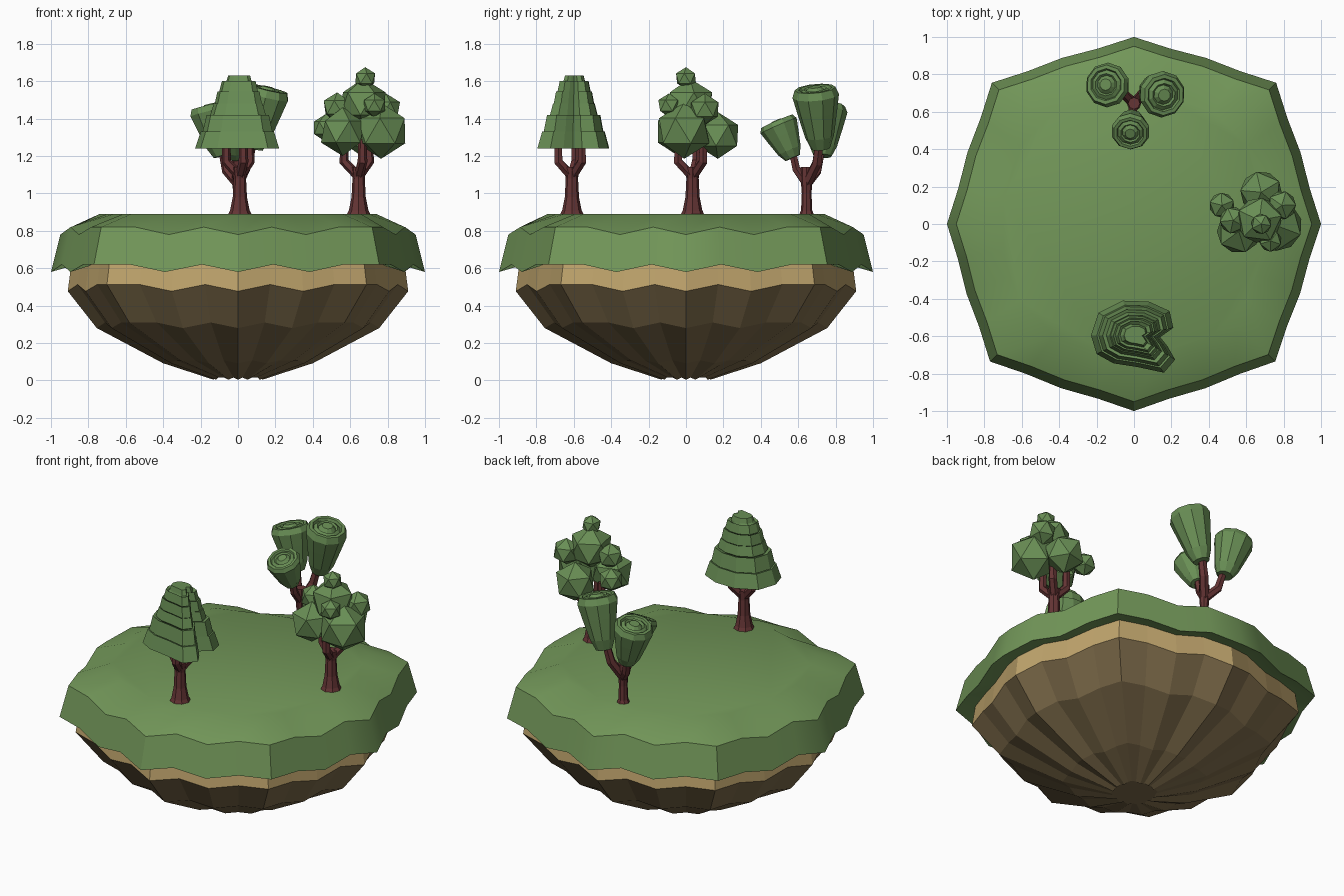
import bpy, bmesh
from math import sin, cos, pi, radians
from mathutils import Vector

if "Cube" in bpy.data.objects:
    bpy.data.objects.remove(bpy.data.objects["Cube"])


def material(name, rgb):
    m = bpy.data.materials.new(name)
    m.diffuse_color = (*rgb, 1)
    m.use_nodes = True
    m.node_tree.nodes["Principled BSDF"].inputs["Base Color"].default_value = m.diffuse_color
    return m


GRASS = material("grass", (0.17, 0.31, 0.10))
LEAF = material("leaves", (0.14, 0.27, 0.09))
SAND = material("sand", (0.52, 0.37, 0.15))
DIRT = material("dirt", (0.21, 0.15, 0.07))
BARK = material("bark", (0.13, 0.035, 0.035))


def finish(name, bm, mat, smooth=False):
    bmesh.ops.recalc_face_normals(bm, faces=bm.faces)
    me = bpy.data.meshes.new(name)
    bm.to_mesh(me)
    bm.free()
    me.materials.append(mat)
    ob = bpy.data.objects.new(name, me)
    bpy.context.collection.objects.link(ob)
    if smooth:
        bpy.ops.object.select_all(action='DESELECT')
        ob.select_set(True)
        bpy.context.view_layer.objects.active = ob
        bpy.ops.object.shade_smooth_by_angle(angle=radians(30))
    return ob


def add_loft(bm, rings, cap_start=True, cap_end=True):
    loops = [[bm.verts.new(p) for p in r] for r in rings]
    n = len(loops[0])
    for a, b in zip(loops, loops[1:]):
        for i in range(n):
            j = (i + 1) % n
            bm.faces.new((a[i], a[j], b[j], b[i]))
    if cap_start:
        bm.faces.new(loops[0][::-1])
    if cap_end:
        bm.faces.new(loops[-1])


# ---- island: octagon outline, each edge split in four, wavy in height ----
CORNERS = [(0, -1), (.755, -.735), (1, 0), (.76, .755),
           (0, 1), (-.76, .755), (-1, 0), (-.77, -.735)]


def island_ring(scale, z, wave):
    pts = []
    for k in range(8):
        a, b = Vector(CORNERS[k]), Vector(CORNERS[(k + 1) % 8])
        for s in range(4):
            p = a.lerp(b, s / 4) * (1.012 if s == 2 else 1) * scale
            on_diagonal = k % 2 == 1 and s == 0
            up = s % 2 == 1 or on_diagonal
            pts.append((p.x, p.y, z + (wave if up else -wave)))
    return pts


def island_part(name, rows, mat, smooth=False):
    bm = bmesh.new()
    add_loft(bm, [island_ring(*r) for r in rows])
    finish(name, bm, mat, smooth)


island_part("grass_cap", [(.88, .63, .015), (1, .60, .02), (.95, .80, .02),
                          (.74, .89, 0)], GRASS, True)
island_part("sand_band", [(.91, .495, .018), (.89, .64, .005)], SAND)
island_part("dirt_base", [(.13, .01, .006), (.40, .10, .008),
                          (.755, .295, .015), (.91, .495, .018)], DIRT)


# ---- trunks and branches ----
def add_tube(bm, path, sides=8):
    pts = [Vector(p[:3]) for p in path]
    rings = []
    for i, p in enumerate(pts):
        t = (pts[min(i + 1, len(pts) - 1)] - pts[max(i - 1, 0)]).normalized()
        u = Vector((0, 1, 0)).cross(t).normalized()
        v = t.cross(u)
        r = path[i][3]
        rings.append([p + r * (cos(2 * pi * k / sides) * u + sin(2 * pi * k / sides) * v)
                      for k in range(sides)])
    add_loft(bm, rings)


def trunk(name, x, y, stem, fork_z, branches):
    bm = bmesh.new()
    add_tube(bm, [(x, y, z, r) for z, r in stem])
    for (ex, ey, ez), (tx, ty, tz), r in branches:
        add_tube(bm, [(x, y, fork_z, r), (ex, ey, ez, r), (tx, ty, tz, r * .85)], 6)
    finish(name, bm, BARK)


def fork(x, y, reach):
    out = []
    for deg in (45, 165, 285):
        ex, ey = x + reach * cos(radians(deg)), y + reach * sin(radians(deg))
        out.append(((ex, ey, 1.17), (ex * 1.0, ey, 1.29), .026))
    return out


STEM = [(.885, .064), (.91, .052), (.98, .038), (1.08, .033), (1.14, .04)]
trunk("tiered_tree_trunk", .01, -.61, STEM, 1.09, fork(.01, -.61, .075))
trunk("round_tree_trunk", .645, .035, STEM, 1.09, fork(.645, .035, .08))
trunk("cup_tree_trunk", 0, .645,
      [(.885, .04), (.91, .03), (1.0, .026), (1.08, .032), (1.14, .032)], 1.05,
      [((-.01, .59, 1.13), (-.01, .565, 1.24), .024),
       ((.05, .70, 1.16), (.08, .715, 1.29), .028),
       ((-.06, .70, 1.12), (-.085, .725, 1.24), .026)])

# ---- tiered crown: notched outline stacked in shrinking steps ----
OUTLINE = [(-.23, 0), (-.2, -.1), (-.11, -.15), (.02, -.17), (.16, -.2),
           (.22, -.13), (.18, -.06), (.14, -.01), (.21, .04), (.19, .13),
           (.08, .18), (-.06, .185), (-.19, .12)]
TIERS = [(1.24, 1.33, 1.0, .87), (1.33, 1.42, .83, .74), (1.42, 1.48, .66, .58),
         (1.48, 1.545, .56, .50), (1.545, 1.60, .46, .40), (1.60, 1.63, .30, .26)]
bm = bmesh.new()
rings = []
for low, high, s0, s1 in TIERS:
    for z, s in ((low, s0), (high, s1)):
        rings.append([(x * s + .01 * (1 - s), y * s - .595, z) for x, y in OUTLINE])
    rings.append([(x * s1 * .8, y * s1 * .8 - .595, high - .012) for x, y in OUTLINE])
add_loft(bm, rings[:-1])
finish("tiered_tree_crown", bm, LEAF)

# ---- round crown: cluster of icosahedra ----
BALLS = [(.56, -.04, 1.33, .13), (.765, -.01, 1.335, .15), (.68, .17, 1.31, .125),
         (.67, .02, 1.48, .135), (.68, .0, 1.615, .06), (.53, .02, 1.46, .08),
         (.47, .1, 1.35, .075), (.79, .1, 1.45, .085), (.73, -.09, 1.47, .065)]
bm = bmesh.new()
for i, (x, y, z, r) in enumerate(BALLS):
    ball = bmesh.ops.create_icosphere(bm, subdivisions=1, radius=r)["verts"]
    turn = i * .9
    for v in ball:
        c = v.co.copy()
        v.co = (x + c.x * cos(turn) - c.y * sin(turn),
                y + c.x * sin(turn) + c.y * cos(turn), z + c.z)
finish("round_tree_crown", bm, LEAF)

# ---- cup crowns: tilted cups with concentric steps on top ----
CUP = [(.40, 0), (.62, .2), (.85, .6), (1, .88), (.88, 1), (.72, 1.0),
       (.66, .95), (.5, 1.0), (.42, .96), (.26, 1.03)]
CUPS = [((.085, .72, 1.24), (.16, .69, 1.56), .125),
        ((-.085, .73, 1.20), (-.15, .745, 1.47), .12),
        ((-.01, .57, 1.19), (-.02, .485, 1.385), .105)]
for n, (base, top, rad) in enumerate(CUPS):
    a, b = Vector(base), Vector(top)
    bm = bmesh.new()
    rows = []
    for s, t in CUP:
        p = a.lerp(b, t)
        rows.append((p.x, p.y, p.z, s * rad))
    axis = (b - a).normalized()
    u = Vector((0, 1, 0)).cross(axis).normalized()
    v = axis.cross(u)
    add_loft(bm, [[Vector(q[:3]) + q[3] * (cos(k * pi / 5 + .3) * u + sin(k * pi / 5 + .3) * v)
                   for k in range(10)] for q in rows])
    finish(f"cup_tree_crown_{n + 1}", bm, LEAF)
